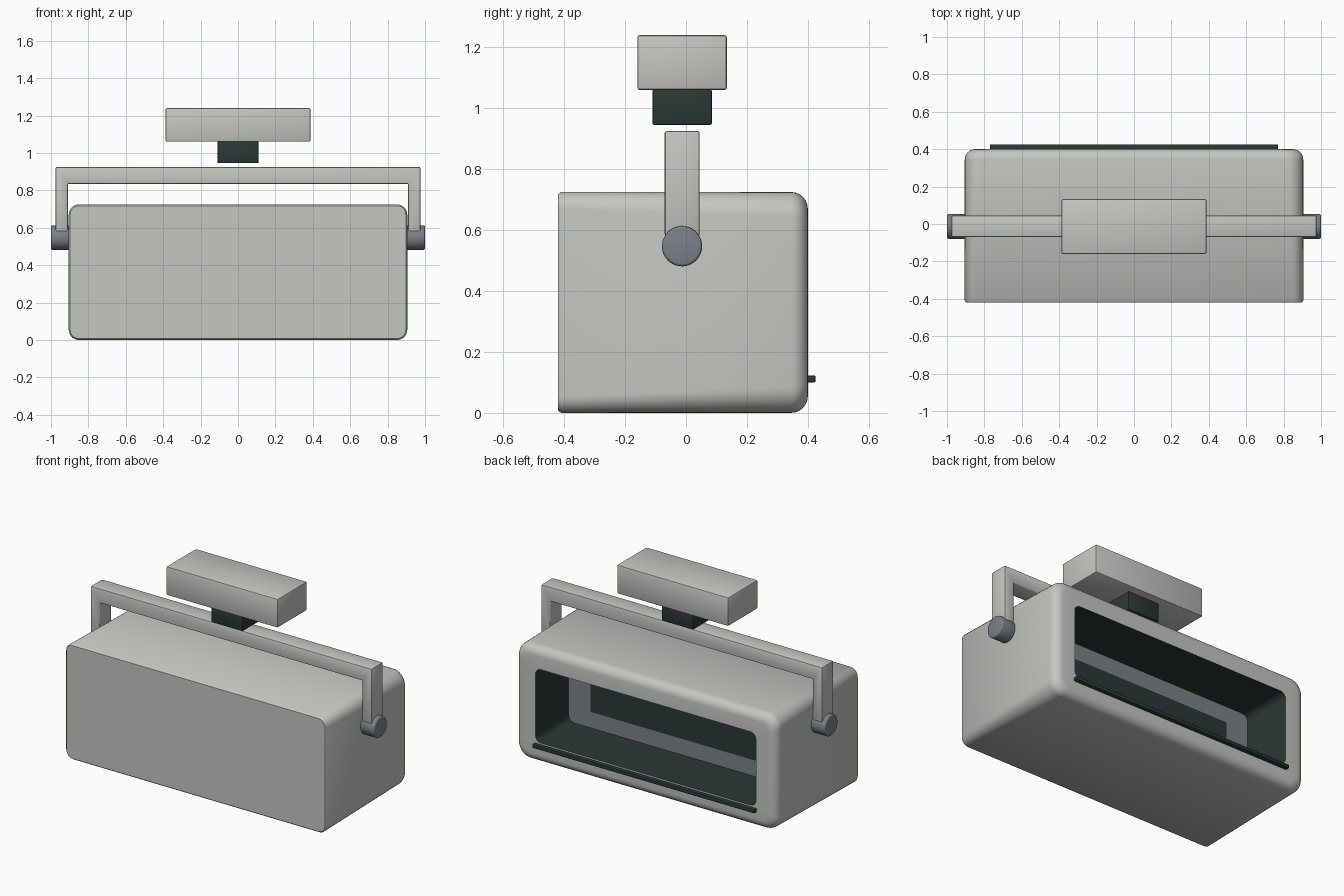
import bpy, bmesh, math

if "Cube" in bpy.data.objects:
    bpy.data.objects.remove(bpy.data.objects["Cube"])


def material(name, rgb):
    m = bpy.data.materials.new(name)
    m.diffuse_color = (*rgb, 1)
    m.use_nodes = True
    m.node_tree.nodes["Principled BSDF"].inputs["Base Color"].default_value = m.diffuse_color
    return m


LIGHT = material("light grey", (0.56, 0.57, 0.54))
DARK = material("dark slate", (0.024, 0.039, 0.037))
MID = material("blue grey", (0.20, 0.22, 0.25))


def finish(name, bm, mats, angle=40):
    bmesh.ops.recalc_face_normals(bm, faces=bm.faces)
    me = bpy.data.meshes.new(name)
    bm.to_mesh(me)
    bm.free()
    for m in mats:
        me.materials.append(m)
    ob = bpy.data.objects.new(name, me)
    bpy.context.collection.objects.link(ob)
    bpy.ops.object.select_all(action='DESELECT')
    ob.select_set(True)
    bpy.context.view_layer.objects.active = ob
    bpy.ops.object.shade_smooth_by_angle(angle=math.radians(angle))
    return ob


def box(name, x, y, z, mat, bevel=0.008):
    bm = bmesh.new()
    bmesh.ops.create_cube(bm, size=1)
    for v in bm.verts:
        for i, (a, b) in enumerate((x, y, z)):
            v.co[i] = (a + b) / 2 + v.co[i] * (b - a)
    if bevel:
        bmesh.ops.bevel(bm, geom=bm.edges[:], offset=bevel, segments=2,
                        profile=0.5, affect='EDGES')
    return finish(name, bm, [mat])


def rounded_ring(bm, y, hx, hz, r, zc=0.3625, n=8):
    ring = []
    for q, (sx, sz) in enumerate(((1, 1), (-1, 1), (-1, -1), (1, -1))):
        for k in range(n + 1):
            a = math.pi / 2 * (q + k / n)
            ring.append(bm.verts.new((sx * (hx - r) + r * math.cos(a), y,
                                      zc + sz * (hz - r) + r * math.sin(a))))
    return ring


# Housing: rounded shell lofted front to back, then into the dark cavity
HX, HZ = 0.905, 0.3625
bm = bmesh.new()
rings = [rounded_ring(bm, -0.42, HX - 0.008, HZ - 0.008, 0.045),
         rounded_ring(bm, -0.41, HX, HZ, 0.055),
         rounded_ring(bm, 0.345, HX, HZ, 0.085)]
for k in range(1, 7):
    a = math.pi / 2 * k / 6
    d = 0.055 * (1 - math.cos(a))
    rings.append(rounded_ring(bm, 0.345 + 0.055 * math.sin(a), HX - d, HZ - d, 0.085 - d * 0.5))
rings.append(rounded_ring(bm, 0.40, 0.765, 0.23, 0.04))
rings.append(rounded_ring(bm, 0.07, 0.765, 0.23, 0.04))
for i, (a, b) in enumerate(zip(rings, rings[1:])):
    for j in range(len(a)):
        k = (j + 1) % len(a)
        f = bm.faces.new((a[j], a[k], b[k], b[j]))
        f.material_index = 1 if i == len(rings) - 2 else 0
bm.faces.new(rings[0])
bm.faces.new(rings[-1]).material_index = 2
finish("housing", bm, [LIGHT, DARK, MID])

# Dark panel on the cavity wall and thin strip under the opening
box("inner_panel", (-0.61, 0.61), (0.065, 0.074), (0.235, 0.49), DARK, 0)
box("opening_strip", (-0.77, 0.77), (0.39, 0.425), (0.10, 0.123), DARK, 0.004)

# Yoke: one U-shaped profile extruded in depth
bm = bmesh.new()
pts = [(-0.975, 0.58), (-0.91, 0.58), (-0.91, 0.835), (0.91, 0.835),
       (0.91, 0.58), (0.975, 0.58), (0.975, 0.925), (-0.975, 0.925)]
face = bm.faces.new([bm.verts.new((x, -0.07, z)) for x, z in pts])
ext = bmesh.ops.extrude_face_region(bm, geom=[face])
for v in ext['geom']:
    if isinstance(v, bmesh.types.BMVert):
        v.co.y = 0.045
bmesh.ops.recalc_face_normals(bm, faces=bm.faces)
bmesh.ops.bevel(bm, geom=bm.edges[:], offset=0.007, segments=2,
                profile=0.5, affect='EDGES')
finish("yoke", bm, [LIGHT])

# Pivot knobs on both sides
for side, s in (("left", -1), ("right", 1)):
    bm = bmesh.new()
    bmesh.ops.create_cone(bm, cap_ends=True, segments=40, radius1=0.066,
                          radius2=0.066, depth=0.10)
    rim = [e for e in bm.edges if abs(e.verts[0].co.z - e.verts[1].co.z) < 1e-4]
    bmesh.ops.bevel(bm, geom=rim, offset=0.01, segments=3, profile=0.5, affect='EDGES')
    for v in bm.verts:
        x, y, z = v.co
        v.co = (z + s * 0.95, y - 0.013, x + 0.547)
    finish(side + "_pivot", bm, [MID])

# Mounting neck and top block
box("mount_neck", (-0.11, 0.11), (-0.11, 0.085), (0.945, 1.062), DARK, 0.006)
box("mount_block", (-0.387, 0.387), (-0.16, 0.134), (1.06, 1.24), LIGHT)
